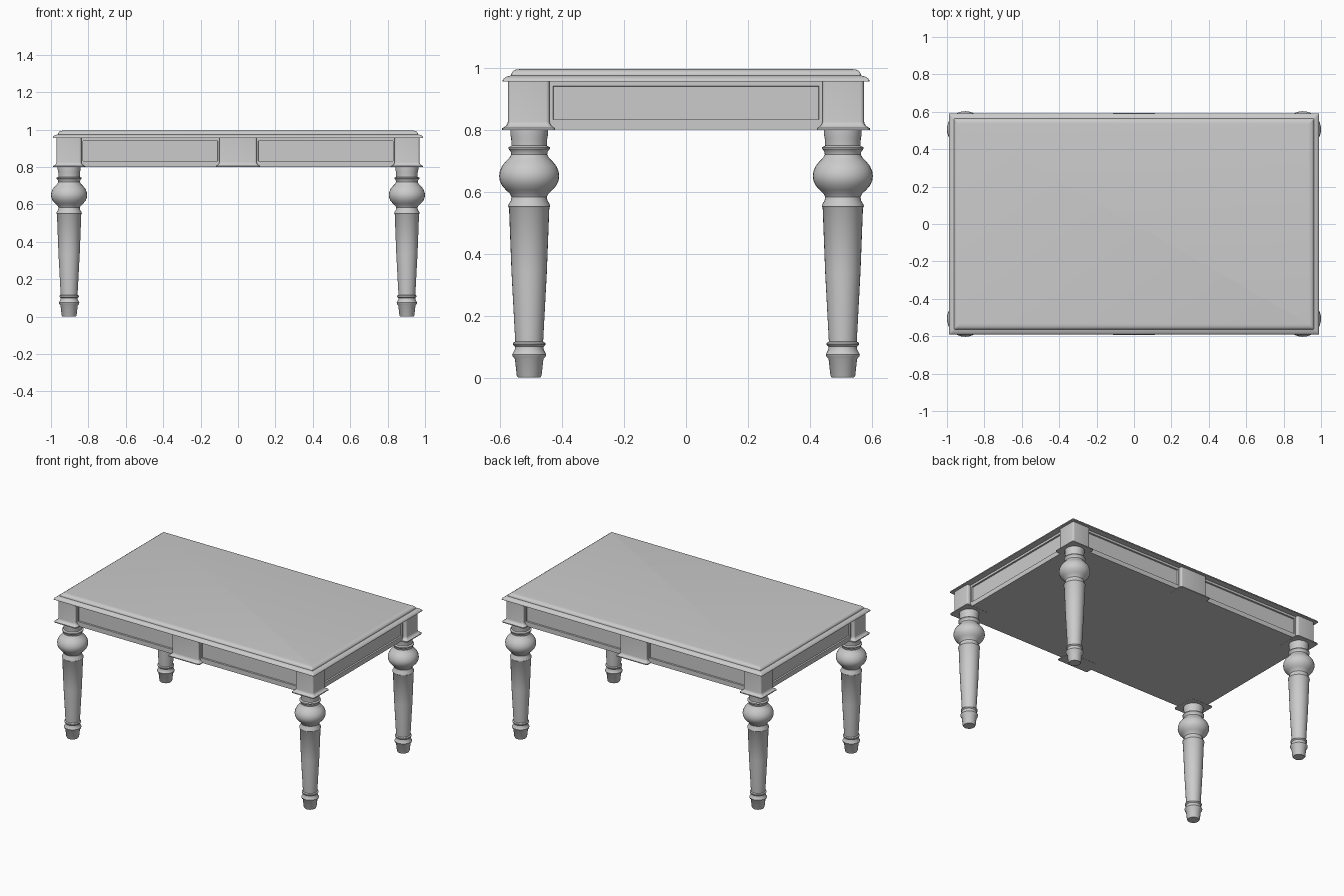
import bpy, bmesh, math
from mathutils import Vector, Matrix

if "Cube" in bpy.data.objects:
    bpy.data.objects.remove(bpy.data.objects["Cube"], do_unlink=True)

paint = bpy.data.materials.new("grey_paint")
paint.use_nodes = True
GREY = (0.6, 0.6, 0.6, 1)
paint.diffuse_color = GREY
paint.node_tree.nodes["Principled BSDF"].inputs["Base Color"].default_value = GREY


def finish(name, bm, angle=35):
    bmesh.ops.recalc_face_normals(bm, faces=bm.faces)
    mesh = bpy.data.meshes.new(name)
    bm.to_mesh(mesh)
    bm.free()
    mesh.materials.append(paint)
    obj = bpy.data.objects.new(name, mesh)
    bpy.context.collection.objects.link(obj)
    bpy.ops.object.select_all(action='DESELECT')
    obj.select_set(True)
    bpy.context.view_layer.objects.active = obj
    bpy.ops.object.shade_smooth_by_angle(angle=math.radians(angle))
    return obj


def skin(bm, rings):
    """Bridge equal rings of verts and cap both ends."""
    for a, b in zip(rings, rings[1:]):
        n = len(a)
        for i in range(n):
            j = (i + 1) % n
            bm.faces.new((a[i], a[j], b[j], b[i]))
    bm.faces.new(rings[0])
    bm.faces.new(rings[-1])


def moulded_slab(name, cx, cy, hx, hy, profile, corner):
    """Rounded rectangle swept up a profile of (outset, z)."""
    bm = bmesh.new()
    rings = []
    for out, z in profile:
        ring = []
        for k, (sx, sy) in enumerate(((1, 1), (-1, 1), (-1, -1), (1, -1))):
            for step in range(5):
                a = math.radians(90 * k + 22.5 * step)
                x = cx + sx * (hx + out - corner) + corner * math.cos(a)
                y = cy + sy * (hy + out - corner) + corner * math.sin(a)
                ring.append(bm.verts.new((x, y, z)))
        rings.append(ring)
    skin(bm, rings)
    return finish(name, bm)


def turned_leg(name, cx, cy, profile, sides=32):
    bm = bmesh.new()
    rings = []
    for r, z in profile:
        rings.append([bm.verts.new((cx + r * math.cos(math.tau * i / sides),
                                    cy + r * math.sin(math.tau * i / sides), z))
                      for i in range(sides)])
    skin(bm, rings)
    return finish(name, bm)


def apron_panel(name, width, centre, turn):
    """Board with a sunken field on its outer face, turned to face outward."""
    bm = bmesh.new()
    bmesh.ops.create_cube(bm, size=1, matrix=Matrix.Translation((0, 0.02, 0.879))
                          @ Matrix.Diagonal((width, 0.04, 0.158, 1)))
    bm.faces.ensure_lookup_table()
    front = min(bm.faces, key=lambda f: f.calc_center_median().y)
    bmesh.ops.inset_region(bm, faces=[front], thickness=0.02)
    for v in front.verts:
        v.co.z = 0.94 if v.co.z > 0.88 else 0.832
    bmesh.ops.inset_region(bm, faces=[front], thickness=0.002, depth=-0.01)
    bm.transform(Matrix.Translation(Vector(centre)) @ Matrix.Rotation(turn, 4, 'Z'))
    return finish(name, bm)


# Table top: coved lower edge and rounded upper tier
top_profile = [(0, 0.955), (0, 0.959), (-0.004, 0.965), (-0.013, 0.971), (-0.028, 0.975),
               (-0.028, 0.98), (-0.033, 0.988), (-0.041, 0.993), (-0.055, 0.995)]
moulded_slab("table_top", 0, 0, 0.99, 0.592, top_profile, 0.006)

# Apron core closes the underside
moulded_slab("apron_core", 0, 0, 0.93, 0.535, [(0, 0.8), (0, 0.956)], 0.004)

# Blocks with a flared foot moulding
block_profile = [(0.018, 0.799), (0.018, 0.805), (0.012, 0.808), (0.005, 0.813),
                 (0.001, 0.82), (0, 0.826), (0, 0.956)]

# Turned leg outline (radius, height)
leg_profile = [(0.036, 0), (0.04, 0.006), (0.046, 0.06), (0.053, 0.068), (0.055, 0.075),
               (0.052, 0.08), (0.046, 0.092), (0.046, 0.1), (0.052, 0.106), (0.052, 0.112),
               (0.045, 0.116), (0.057, 0.34), (0.065, 0.548), (0.068, 0.552), (0.067, 0.558),
               (0.059, 0.571), (0.057, 0.583), (0.062, 0.593), (0.075, 0.605), (0.088, 0.62),
               (0.095, 0.636), (0.097, 0.65), (0.095, 0.665), (0.088, 0.682), (0.076, 0.697),
               (0.064, 0.709), (0.058, 0.72), (0.06, 0.73), (0.067, 0.738), (0.067, 0.743),
               (0.057, 0.748), (0.058, 0.77), (0.061, 0.785), (0.061, 0.802)]

for sx, side in ((1, "left"), (-1, "right")):
    for sy, end in ((-1, "front"), (1, "back")):
        tag = f"{end}_{side}"
        moulded_slab(f"corner_block_{tag}", sx * 0.904, sy * 0.507, 0.067, 0.067,
                     block_profile, 0.012)
        turned_leg(f"leg_{tag}", sx * 0.903, sy * 0.506, leg_profile)
        apron_panel(f"long_apron_{tag}", 0.75, (sx * 0.468, sy * 0.553, 0),
                    0 if sy < 0 else math.pi)
    apron_panel(f"end_apron_{side}", 0.886, (sx * 0.948, 0, 0), sx * math.pi / 2)

for sy, end in ((-1, "front"), (1, "back")):
    moulded_slab(f"centre_block_{end}", 0, sy * 0.535, 0.1, 0.04, block_profile, 0.01)
